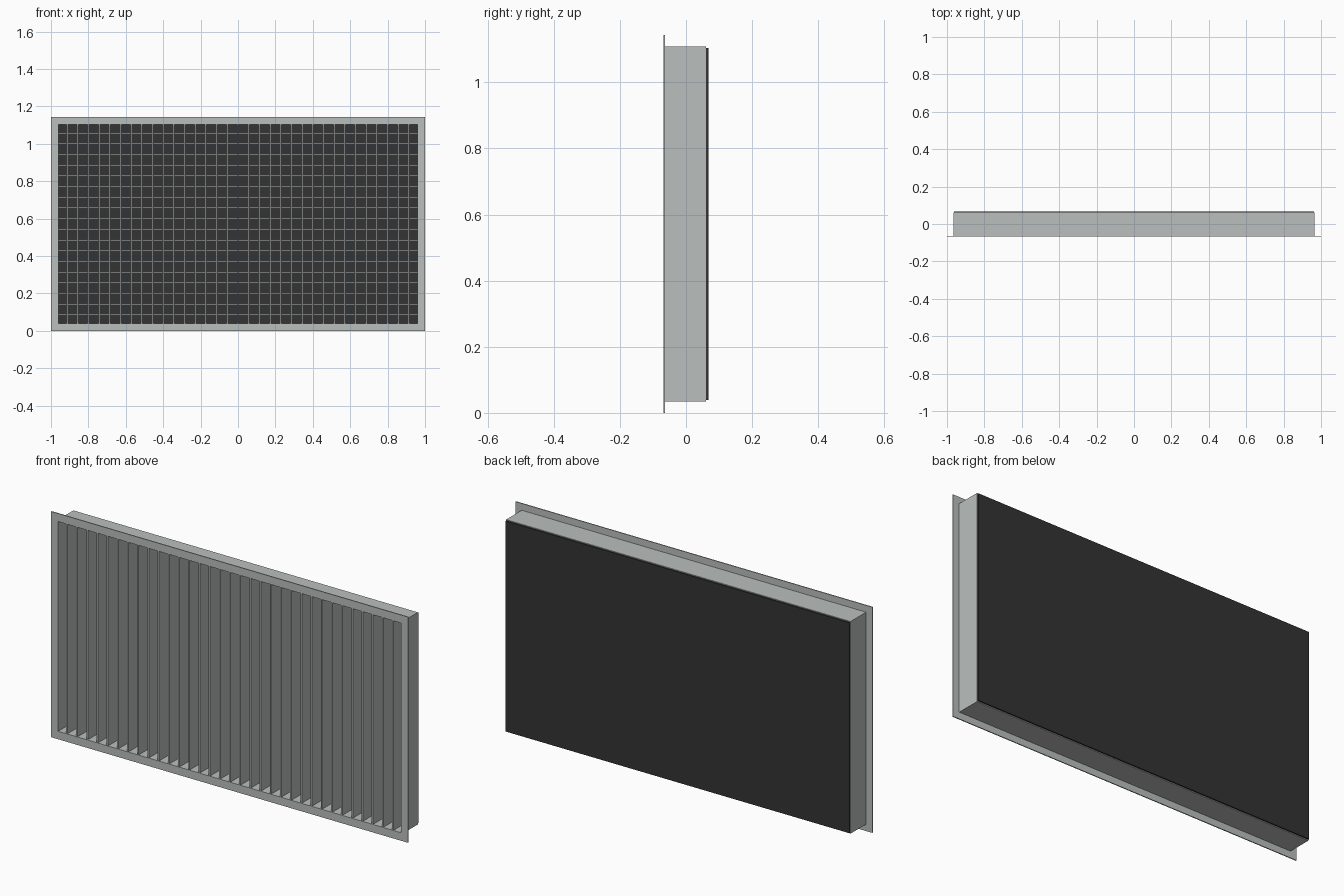
import bpy
import bmesh
from mathutils import Vector

cube = bpy.data.objects.get("Cube")
if cube:
    bpy.data.objects.remove(cube, do_unlink=True)


def material(name, color):
    m = bpy.data.materials.new(name)
    m.use_nodes = True
    m.diffuse_color = (*color, 1)
    m.node_tree.nodes["Principled BSDF"].inputs["Base Color"].default_value = (*color, 1)
    return m


aluminium = material("aluminium grey", (0.49, 0.52, 0.505))
black = material("backing black", (0.033, 0.033, 0.034))

HEIGHT = 1.143
MID = HEIGHT / 2
PITCH = 0.0571
OPEN_X, OPEN_Z = 0.96, 0.531      # half sizes of the opening
BLADE = 0.008


def finish(name, bm, mat):
    bmesh.ops.recalc_face_normals(bm, faces=bm.faces)
    mesh = bpy.data.meshes.new(name)
    bm.to_mesh(mesh)
    bm.free()
    mesh.materials.append(mat)
    obj = bpy.data.objects.new(name, mesh)
    bpy.context.collection.objects.link(obj)
    return obj


def block(name, half_x, half_z, y0, y1, mat, x=0, z=MID):
    bm = bmesh.new()
    bmesh.ops.create_cube(bm, size=1)
    bmesh.ops.scale(bm, vec=(2 * half_x, y1 - y0, 2 * half_z), verts=bm.verts)
    bmesh.ops.translate(bm, vec=Vector((x, (y0 + y1) / 2, z)), verts=bm.verts)
    return finish(name, bm, mat)


def ring(name, half_x, half_z, y0, y1, mat):
    """Rectangular frame around the opening, from y0 to y1."""
    bm = bmesh.new()
    signs = [(-1, -1), (1, -1), (1, 1), (-1, 1)]
    loops = [[bm.verts.new((sx * hx, y, MID + sz * hz)) for sx, sz in signs]
             for hx, hz, y in ((half_x, half_z, y0), (half_x, half_z, y1),
                               (OPEN_X, OPEN_Z, y1), (OPEN_X, OPEN_Z, y0))]
    for k in range(4):
        a, b = loops[k], loops[(k + 1) % 4]
        for i in range(4):
            j = (i + 1) % 4
            bm.faces.new((a[i], a[j], b[j], b[i]))
    return finish(name, bm, mat)


# Flat front flange and the duct collar behind it
ring("front_flange", 1.0, MID, -0.068, -0.063, aluminium)
ring("duct_collar", 0.965, 0.537, -0.063, 0.061, aluminium)

# Dark panel closing the back
block("back_panel", 0.963, 0.533, 0.061, 0.068, black)

# Deep upright blades in front
for k in range(-16, 17):
    block("vertical_blade", BLADE / 2, OPEN_Z, -0.066, 0.02, aluminium, x=k * PITCH)

# Level blades behind them
for k in range(18):
    block("horizontal_blade", OPEN_X, BLADE / 2, 0.021, 0.058, aluminium,
          z=MID + (k - 8.5) * PITCH)
